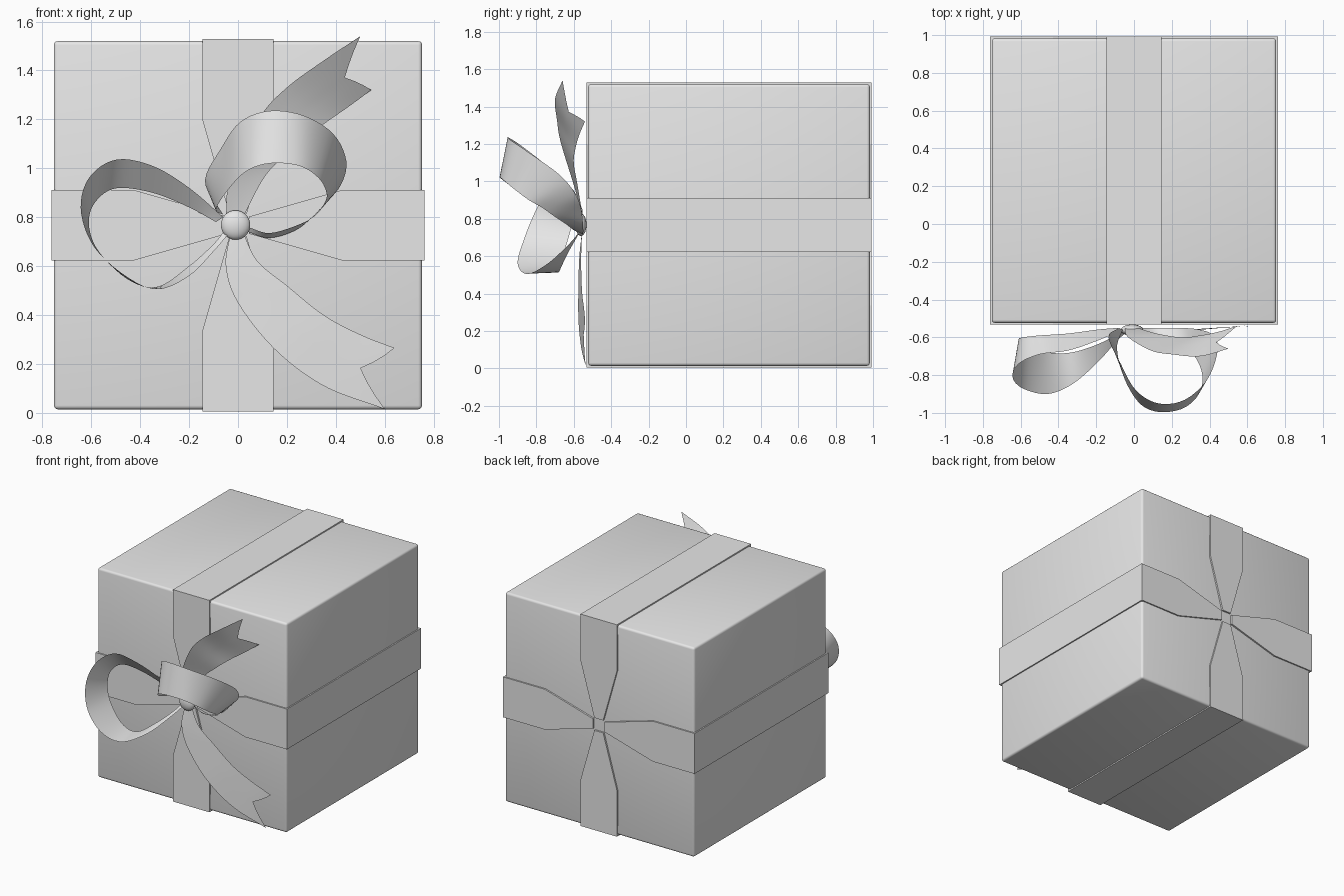
import bpy, bmesh
from math import radians
from mathutils import Vector, Matrix

cube = bpy.data.objects.get("Cube")
if cube:
    bpy.data.objects.remove(cube, do_unlink=True)

grey = bpy.data.materials.new("plain grey")
grey.use_nodes = True
COLOUR = (0.8, 0.8, 0.8, 1)
grey.diffuse_color = COLOUR
grey.node_tree.nodes["Principled BSDF"].inputs["Base Color"].default_value = COLOUR

CENTRE = Vector((0, 0.23, 0.767))   # middle of the box
HALF = 0.753                        # half side of the box
RIM = 0.762                         # half side over the wrapped ribbon
WIDE = 0.145                        # half width of the ribbon


def finish(name, bm, smooth=True):
    mesh = bpy.data.meshes.new(name)
    bm.to_mesh(mesh)
    bm.free()
    mesh.materials.append(grey)
    obj = bpy.data.objects.new(name, mesh)
    bpy.context.collection.objects.link(obj)
    if smooth:
        bpy.ops.object.select_all(action="DESELECT")
        obj.select_set(True)
        bpy.context.view_layer.objects.active = obj
        bpy.ops.object.shade_smooth_by_angle(angle=radians(35))
    return obj


def spline(points, t):
    """Smooth curve through the points, t from 0 to 1."""
    p = [Vector(q) for q in points]
    p = [2 * p[0] - p[1]] + p + [2 * p[-1] - p[-2]]
    s = t * (len(points) - 1)
    i = min(int(s), len(points) - 2)
    f = s - i
    a, b, c, d = p[i:i + 4]
    return 0.5 * (2 * b + (c - a) * f + (2 * a - 5 * b + 4 * c - d) * f * f
                  + (3 * b - a - 3 * c + d) * f ** 3)


def ribbon(name, edge_a, edge_b, notch=0, steps=60, across=6):
    """Strip between two edge curves, with an optional V cut at the end."""
    bm = bmesh.new()
    rows = []
    for i in range(steps + 1):
        row = []
        for j in range(across + 1):
            u = j / across
            t = i / steps * (1 - notch * (1 - abs(2 * u - 1)))
            row.append(bm.verts.new(spline(edge_a, t).lerp(spline(edge_b, t), u)))
        rows.append(row)
    for r, s in zip(rows, rows[1:]):
        for j in range(across):
            bm.faces.new((r[j], r[j + 1], s[j + 1], s[j]))
    return finish(name, bm)


# Box with rounded edges and folded paper on the front and back
bm = bmesh.new()
bmesh.ops.create_cube(bm, size=2 * HALF, matrix=Matrix.Translation(CENTRE))
bmesh.ops.bevel(bm, geom=bm.edges[:], offset=0.016, segments=3, profile=0.5, affect="EDGES")
ends = [f for f in bm.faces if abs(f.normal.y) > 0.99 and f.calc_area() > 1]
bmesh.ops.poke(bm, faces=ends, offset=-0.004)
finish("box", bm)

# Ribbon bands over the four sides, with tapered arms on the front and back
half_arm = [(0.045, 0.035), (0.43, WIDE), (RIM, WIDE)]
outline = [(w, r) for r, w in half_arm] + [(-w, r) for r, w in reversed(half_arm)]
for k, side in enumerate(("top", "right", "bottom", "left")):
    turn = Matrix.Translation(CENTRE) @ Matrix.Rotation(radians(-90 * k), 4, "Y")
    bm = bmesh.new()
    shape = (Matrix.Translation((0, 0, RIM - 0.01))
             @ Matrix.Diagonal((2 * WIDE, 2 * RIM, 0.02, 1)))
    bmesh.ops.create_cube(bm, size=1, matrix=turn @ shape)
    finish(side + "_band", bm, smooth=False)
    for end, sign in (("front", -1), ("back", 1)):
        bm = bmesh.new()
        face = bm.faces.new([bm.verts.new((x, sign * RIM, z)) for x, z in outline])
        new = bmesh.ops.extrude_face_region(bm, geom=[face])["geom"]
        verts = [v for v in new if isinstance(v, bmesh.types.BMVert)]
        bmesh.ops.translate(bm, verts=verts, vec=(0, -sign * 0.02, 0))
        bmesh.ops.recalc_face_normals(bm, faces=bm.faces)
        bm.transform(turn)
        finish(f"{end}_{side}_arm", bm, smooth=False)

# Bow loops
ribbon("right_bow_loop",
       [(-.06, -.56, .8), (-.2, -.62, .92), (-.35, -.67, 1.01), (-.5, -.69, 1.035),
        (-.61, -.74, .96), (-.643, -.81, .83), (-.59, -.87, .68), (-.46, -.9, .56),
        (-.33, -.85, .505), (-.2, -.74, .56), (-.1, -.63, .66), (-.04, -.57, .73)],
       [(-.09, -.55, .78), (-.2, -.56, .84), (-.35, -.58, .9), (-.5, -.59, .918),
        (-.585, -.6, .86), (-.61, -.61, .77), (-.57, -.64, .66), (-.45, -.68, .545),
        (-.33, -.68, .515), (-.2, -.64, .6), (-.1, -.59, .69), (-.06, -.56, .74)])
ribbon("left_bow_loop",
       [(-.08, -.55, .84), (-.135, -.6, .95), (-.07, -.74, 1.08), (.01, -.88, 1.19),
        (.13, -.95, 1.235), (.27, -.93, 1.215), (.39, -.82, 1.14), (.443, -.67, 1.03),
        (.42, -.59, .93), (.35, -.56, .85), (.25, -.55, .755), (.13, -.55, .715),
        (.04, -.55, .74)],
       [(-.06, -.56, .81), (-.09, -.66, .83), (-.05, -.82, .9), (.03, -.95, .985),
        (.13, -.995, 1.02), (.25, -.98, 1.01), (.33, -.92, .96), (.362, -.84, .9),
        (.355, -.77, .86), (.32, -.7, .81), (.25, -.64, .77), (.13, -.59, .735),
        (.04, -.56, .76)])

# Bow tails
ribbon("upper_tail",
       [(-.05, -.55, .8), (-.03, -.6, .98), (.09, -.67, 1.21), (.2, -.69, 1.33),
        (.35, -.7, 1.44), (.5, -.66, 1.54)],
       [(.02, -.55, .8), (.12, -.58, .98), (.25, -.6, 1.1), (.35, -.59, 1.18),
        (.45, -.57, 1.25), (.545, -.54, 1.32)], notch=0.14)
ribbon("lower_tail",
       [(-.03, -.555, .74), (-.05, -.57, .6), (0, -.575, .45), (.15, -.575, .26),
        (.35, -.56, .11), (.6, -.537, .015)],
       [(.02, -.555, .74), (.08, -.56, .62), (.2, -.56, .52), (.35, -.555, .4),
        (.5, -.545, .32), (.64, -.54, .265)], notch=0.12)

# Knot
bm = bmesh.new()
bmesh.ops.create_uvsphere(bm, u_segments=24, v_segments=14, radius=0.06,
                          matrix=Matrix.Translation((-0.01, -0.562, 0.768))
                          @ Matrix.Diagonal((1, 0.5, 1, 1)))
finish("knot", bm)
